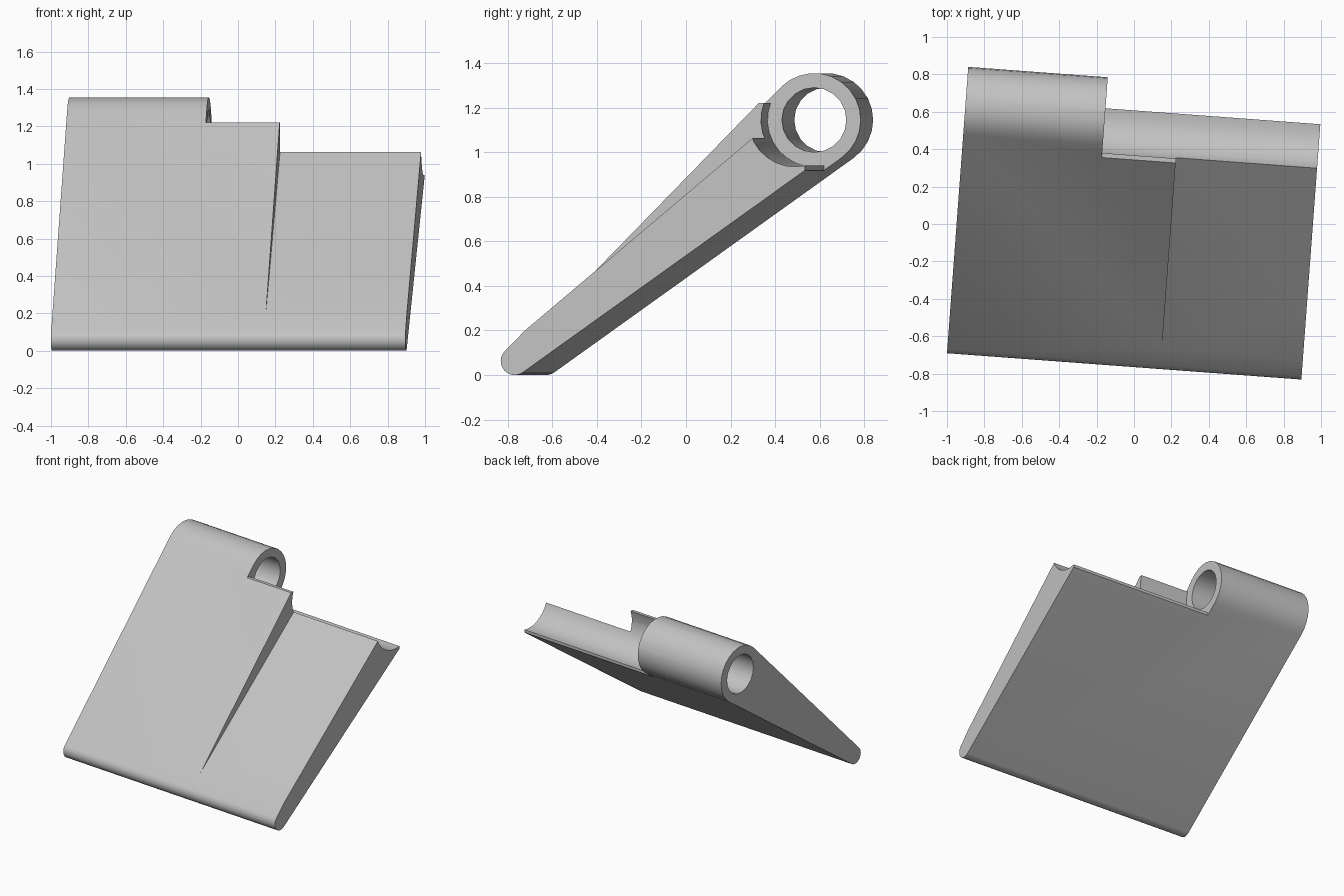
import bpy, bmesh
from math import radians, degrees, sin, cos, atan2, asin, hypot

cube = bpy.data.objects.get("Cube")
if cube:
    bpy.data.objects.remove(cube)

# Cross-section dimensions (y, z)
TOE, TOE_R = (-0.70, 0.063), 0.063
PIN, BARREL_R, HOLE_R = (0.562, 1.145), 0.21, 0.145
LEFT, RIGHT, STEP = -0.946, 0.954, 0.198   # positions along the hinge axis


def arc(centre, r, start, end, steps):
    angles = [radians(start + (end - start) * i / steps) for i in range(steps + 1)]
    return [(centre[0] + r * cos(a), centre[1] + r * sin(a)) for a in angles]


def prism(name, loops, x0, x1):
    """Extrude a closed profile, with optional hole loops, along x."""
    bm = bmesh.new()
    for loop in loops:
        verts = [bm.verts.new((x0, y, z)) for y, z in loop]
        for i, v in enumerate(verts):
            bm.edges.new((v, verts[i - 1]))
    bmesh.ops.triangle_fill(bm, use_beauty=True, edges=bm.edges[:])
    new = bmesh.ops.extrude_face_region(bm, geom=bm.faces[:])["geom"]
    moved = [g for g in new if isinstance(g, bmesh.types.BMVert)]
    bmesh.ops.translate(bm, verts=moved, vec=(x1 - x0, 0, 0))
    bmesh.ops.recalc_face_normals(bm, faces=bm.faces[:])
    mesh = bpy.data.meshes.new(name)
    bm.to_mesh(mesh)
    bm.free()
    obj = bpy.data.objects.new(name, mesh)
    bpy.context.collection.objects.link(obj)
    return obj


# Wedge body: outline tangent to the rounded toe and the barrel
dy, dz = PIN[0] - TOE[0], PIN[1] - TOE[1]
axis = degrees(atan2(dz, dy))
flare = degrees(asin((BARREL_R - TOE_R) / hypot(dy, dz)))
top, bottom = axis + flare + 90, axis - flare - 90
outline = arc(TOE, TOE_R, top, bottom + 360, 12) + arc(PIN, BARREL_R, bottom, top, 14)
hole = arc(PIN, HOLE_R, 0, 360, 20)[:-1]
leaf = prism("hinge_leaf", [outline, hole], LEFT, RIGHT)

# Barrel clearance: concave seat with a blunt upper lip
seat = [(0.25, 1.22)] + arc(PIN, BARREL_R, 159, 282, 10)
seat += [(seat[-1][0], 0.8), (1.0, 0.8), (1.0, 1.6), (0.25, 1.6)]
seat_cutter = prism("seat_cutter", [seat], -STEP, 1.2)

# Lowered right half: shallow sloped recess
recess = [(-0.755, 0.115), (0.6, 1.257), (0.4, 1.6), (-0.755, 0.6)]
recess_cutter = prism("recess_cutter", [recess], STEP, 1.2)

for cutter in (seat_cutter, recess_cutter):
    cutter.hide_render = True
    mod = leaf.modifiers.new(cutter.name, 'BOOLEAN')
    mod.operation = 'DIFFERENCE'
    mod.solver = 'EXACT'
    mod.object = cutter

# Bake the cuts and drop the cutters
graph = bpy.context.evaluated_depsgraph_get()
baked = bpy.data.meshes.new_from_object(leaf.evaluated_get(graph))
leaf.modifiers.clear()
leaf.data = baked
for cutter in (seat_cutter, recess_cutter):
    bpy.data.objects.remove(cutter)

# Material
grey = bpy.data.materials.new("plain_grey")
grey.use_nodes = True
colour = (0.55, 0.55, 0.55, 1)
grey.diffuse_color = colour
grey.node_tree.nodes["Principled BSDF"].inputs["Base Color"].default_value = colour
leaf.data.materials.clear()
leaf.data.materials.append(grey)

# Slight turn of the whole part, and smooth round surfaces
leaf.rotation_euler.z = radians(-4.25)
bpy.ops.object.select_all(action='DESELECT')
leaf.select_set(True)
bpy.context.view_layer.objects.active = leaf
bpy.ops.object.shade_smooth_by_angle(angle=radians(30))
